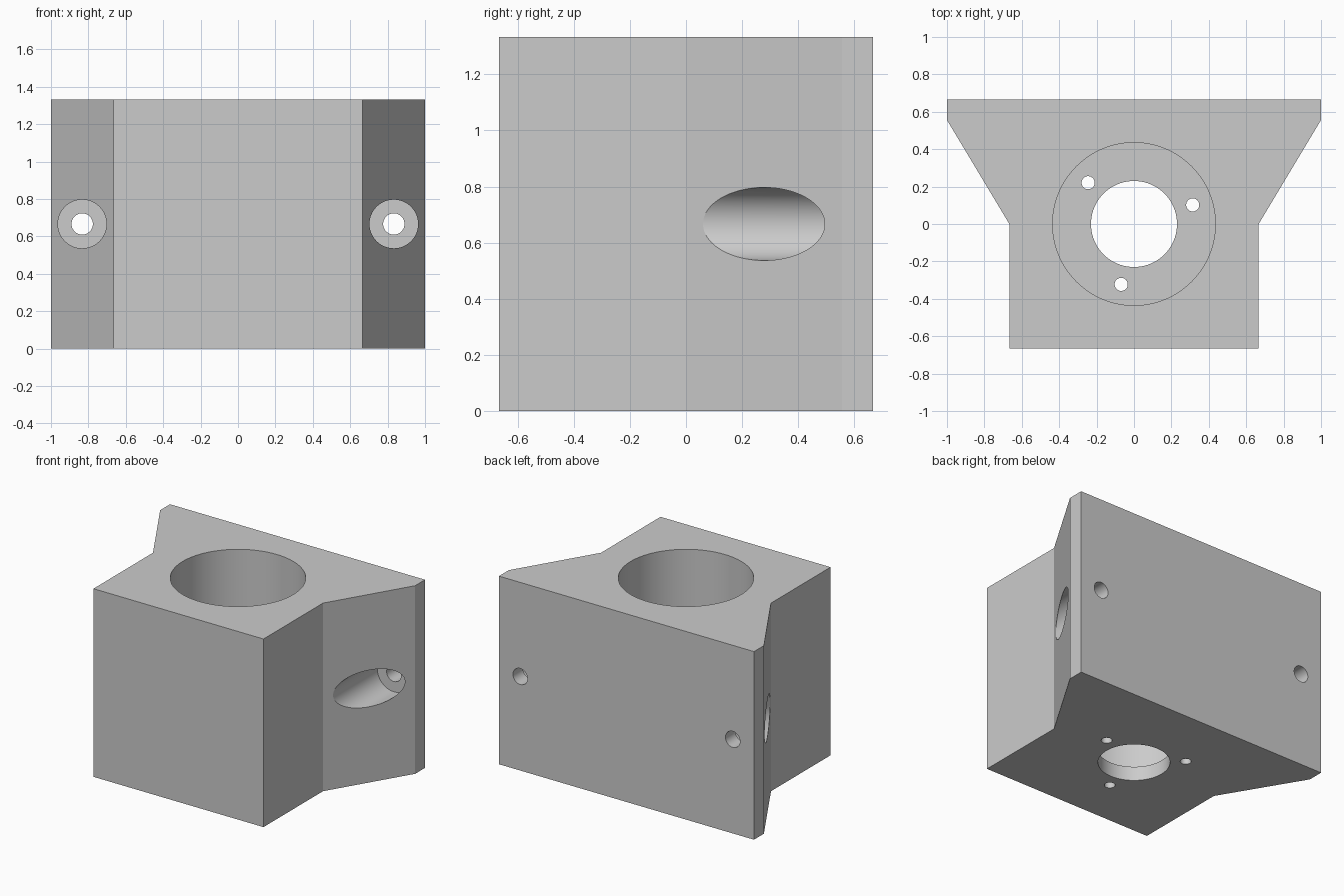
import bpy, bmesh, math
from mathutils import Matrix, Vector

cube = bpy.data.objects.get("Cube")
if cube:
    bpy.data.objects.remove(cube, do_unlink=True)

HALF = 2 / 3           # half width of the block
HEIGHT = 4 / 3
WING_Y = 0.556         # where the sloped wings meet the thin edge

grey = bpy.data.materials.new("plain grey")
grey.use_nodes = True
grey.diffuse_color = (0.6, 0.6, 0.6, 1)
grey.node_tree.nodes["Principled BSDF"].inputs["Base Color"].default_value = grey.diffuse_color


def add_object(name, bm):
    bmesh.ops.recalc_face_normals(bm, faces=bm.faces)
    mesh = bpy.data.meshes.new(name)
    bm.to_mesh(mesh)
    bm.free()
    mesh.materials.append(grey)
    obj = bpy.data.objects.new(name, mesh)
    bpy.context.collection.objects.link(obj)
    return obj


def drill(target, radius, start, end, sides=96):
    """Cut a round hole from start to end."""
    start, end = Vector(start), Vector(end)
    axis = end - start
    turn = axis.to_track_quat('Z', 'Y').to_matrix().to_4x4()
    bm = bmesh.new()
    bmesh.ops.create_cone(bm, cap_ends=True, segments=sides, radius1=radius,
                          radius2=radius, depth=axis.length,
                          matrix=Matrix.Translation((start + end) / 2) @ turn)
    cutter = add_object("hole_cutter", bm)
    cutter.hide_render = True
    mod = target.modifiers.new("hole", 'BOOLEAN')
    mod.operation = 'DIFFERENCE'
    mod.solver = 'EXACT'
    mod.object = cutter
    bpy.context.view_layer.objects.active = target
    bpy.ops.object.modifier_apply(modifier=mod.name)
    bpy.data.objects.remove(cutter, do_unlink=True)


# Block with two sloped wings, extruded from its plan outline
right_side = [(HALF, -HALF), (HALF, 0), (1, WING_Y), (1, HALF)]
outline = right_side + [(-x, y) for x, y in reversed(right_side)]
bm = bmesh.new()
base = bm.faces.new([bm.verts.new((x, y, 0)) for x, y in outline])
top = bmesh.ops.extrude_face_region(bm, geom=[base])["geom"]
bmesh.ops.translate(bm, vec=(0, 0, HEIGHT),
                    verts=[v for v in top if isinstance(v, bmesh.types.BMVert)])
block = add_object("mounting_block", bm)

# Main bore, leaving a thin floor, and the shaft hole through the floor
drill(block, 0.435, (0, 0, 0.1), (0, 0, 1.5))
drill(block, 0.23, (0, 0, -0.2), (0, 0, 0.3))

# Three small screw holes in the floor
for k in range(3):
    a = math.radians(18 + 120 * k)
    x, y = 0.33 * math.cos(a), 0.33 * math.sin(a)
    drill(block, 0.035, (x, y, -0.2), (x, y, 0.3), 48)

# Counterbored mounting holes through the wings
for side in (-1, 1):
    x, z = side * 0.833, HEIGHT / 2
    drill(block, 0.13, (x, -0.3, z), (x, WING_Y, z))
    drill(block, 0.057, (x, 0.3, z), (x, 0.9, z), 48)

# Smooth hole walls with sharp edges
bpy.ops.object.select_all(action='DESELECT')
block.select_set(True)
bpy.context.view_layer.objects.active = block
bpy.ops.object.shade_smooth_by_angle(angle=math.radians(30))
